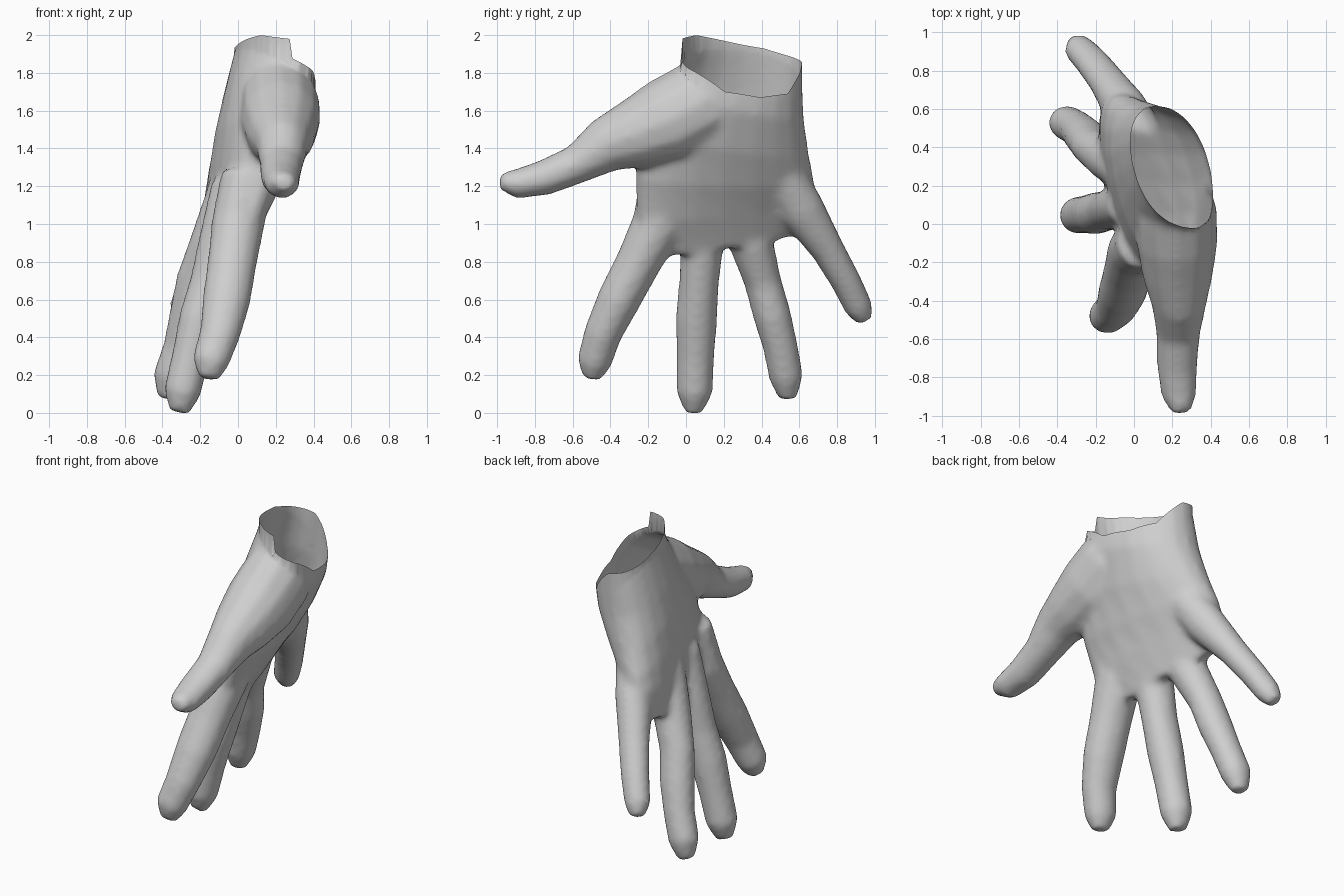
import bpy, bmesh, math
from mathutils import Vector

cube = bpy.data.objects.get("Cube")
if cube:
    bpy.data.objects.remove(cube, do_unlink=True)

skin = bpy.data.materials.new("plain grey")
skin.use_nodes = True
grey = (0.62, 0.62, 0.62, 1)
skin.diffuse_color = grey
skin.node_tree.nodes["Principled BSDF"].inputs["Base Color"].default_value = grey


def tube(bm, sections, sides=12, power=1.0, lean=0.0):
    """Closed loft through sections of (x, y, z, half width, half thickness)."""
    centres = [Vector(s[:3]) for s in sections]
    rings = []
    for i, s in enumerate(sections):
        along = centres[min(i + 1, len(centres) - 1)] - centres[max(i - 1, 0)]
        along.normalize()
        thick = Vector((1, 0, 0))
        thick = (thick - along * thick.dot(along)).normalized()
        wide = along.cross(thick)
        ring = []
        for k in range(sides):
            a = math.tau * k / sides
            u, v = math.cos(a), math.sin(a)
            u = math.copysign(abs(u) ** power, u)
            v = math.copysign(abs(v) ** power, v)
            spot = centres[i] + wide * u * s[3] + thick * v * s[4]
            spot.x -= lean * (spot.y - s[1])
            ring.append(bm.verts.new(spot))
        rings.append(ring)
    for low, high in zip(rings, rings[1:]):
        for k in range(sides):
            n = (k + 1) % sides
            bm.faces.new((low[k], low[n], high[n], high[k]))
    bm.faces.new(rings[0][::-1])
    bm.faces.new(rings[-1])


# Ragged wrist rim: (degrees clockwise from +x, height)
RIM = [(-30, 1.67), (25, 1.70), (53, 1.81), (76, 1.88), (77, 1.98), (107, 2.0),
       (150, 1.97), (207, 1.93), (243, 1.87), (259, 1.85), (288, 1.69), (330, 1.67)]


def rim_height(co):
    angle = -math.degrees(math.atan2(co.y - .3, co.x - .2))
    if angle < -30:
        angle += 360
    for (a, low), (b, high) in zip(RIM, RIM[1:]):
        if angle <= b:
            return low + (high - low) * (angle - a) / (b - a)
    return RIM[-1][1]


bm = bmesh.new()

# Wrist and palm
tube(bm, [(.25, .32, 2.15, .285, .20), (.195, .305, 1.85, .312, .215),
          (.165, .27, 1.65, .36, .235), (.105, .22, 1.45, .435, .215),
          (.04, .205, 1.25, .475, .175), (-.02, .21, 1.08, .475, .13),
          (-.085, .24, .89, .35, .075)], sides=20, power=.92, lean=.2)
# Thumb, with its mound running up into the wrist
tube(bm, [(.20, .24, 1.80, .18, .15), (.22, .07, 1.635, .235, .215),
          (.225, -.10, 1.545, .23, .213), (.228, -.27, 1.475, .19, .185),
          (.235, -.43, 1.415, .147, .142), (.23, -.58, 1.315, .105, .115),
          (.225, -.75, 1.245, .096, .107), (.235, -.90, 1.212, .08, .092),
          (.25, -.985, 1.228, .045, .05)])
# Index finger
tube(bm, [(.05, -.09, 1.26, .15, .14), (0, -.145, 1.0, .143, .142),
          (-.03, -.25, .80, .122, .132), (-.06, -.355, .60, .117, .129),
          (-.095, -.44, .42, .102, .11), (-.145, -.485, .27, .094, .10),
          (-.155, -.50, .18, .05, .055)])
# Middle finger
tube(bm, [(-.03, .09, 1.22, .10, .11), (-.09, .085, .90, .117, .122),
          (-.14, .07, .70, .107, .114), (-.20, .055, .50, .112, .114),
          (-.25, .05, .30, .102, .102), (-.295, .045, .11, .098, .10),
          (-.31, .04, .002, .05, .055)])
# Ring finger
tube(bm, [(-.04, .27, 1.22, .10, .11), (-.14, .345, .90, .12, .117),
          (-.22, .405, .70, .10, .11), (-.255, .455, .52, .102, .11),
          (-.30, .50, .35, .094, .097), (-.355, .53, .19, .092, .097),
          (-.38, .54, .075, .05, .055)])
# Little finger
tube(bm, [(.03, .48, 1.30, .12, .12), (-.05, .61, 1.08, .125, .115),
          (-.145, .75, .865, .09, .097), (-.22, .845, .70, .082, .09),
          (-.285, .913, .56, .077, .082), (-.31, .948, .488, .045, .05)])

bmesh.ops.recalc_face_normals(bm, faces=bm.faces)
draft_mesh = bpy.data.meshes.new("draft")
bm.to_mesh(draft_mesh)
bm.free()

# Fuse the parts into one skin and soften the joins
draft = bpy.data.objects.new("draft", draft_mesh)
bpy.context.scene.collection.objects.link(draft)
fuse = draft.modifiers.new("fuse", 'REMESH')
fuse.mode = 'VOXEL'
fuse.voxel_size = 0.02
soften = draft.modifiers.new("soften", 'SMOOTH')
soften.factor = 0.5
soften.iterations = 10
graph = bpy.context.evaluated_depsgraph_get()
mesh = bpy.data.meshes.new_from_object(draft.evaluated_get(graph))
bpy.data.objects.remove(draft, do_unlink=True)

# Open the wrist with a slanted cut and raise its edge to the ragged rim
bm = bmesh.new()
bm.from_mesh(mesh)
bmesh.ops.bisect_plane(bm, geom=bm.verts[:] + bm.edges[:] + bm.faces[:],
                       plane_co=(0, 0, 2.02), plane_no=(.65, .3, 1), clear_outer=True)
for v in bm.verts:
    if v.is_boundary:
        v.co.z = rim_height(v.co)
bm.to_mesh(mesh)
bm.free()

mesh.name = "hand"
mesh.materials.clear()
mesh.materials.append(skin)
mesh.shade_smooth()
hand = bpy.data.objects.new("hand", mesh)
bpy.context.scene.collection.objects.link(hand)
